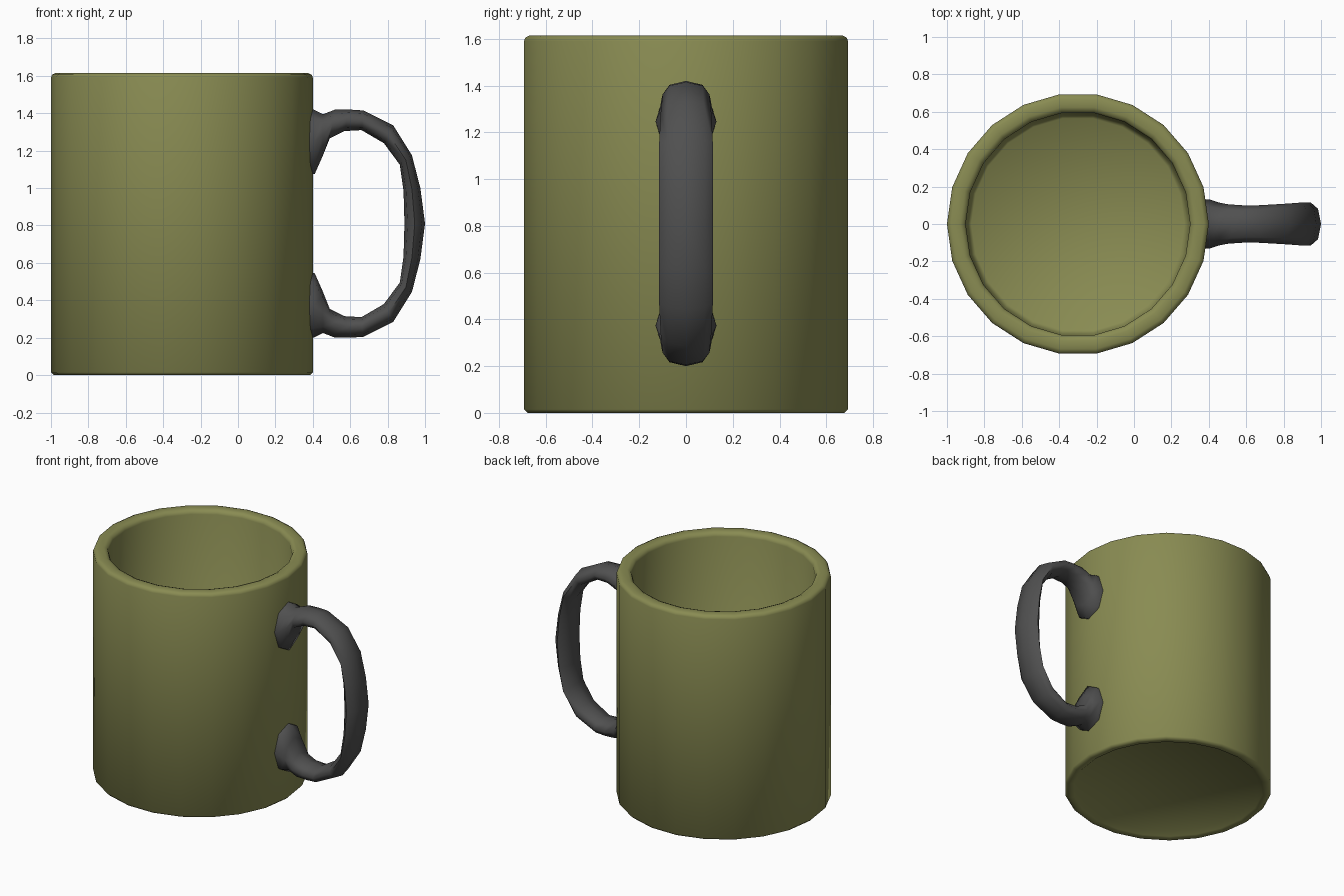
import bpy, bmesh
from math import cos, sin, tau, radians

if "Cube" in bpy.data.objects:
    bpy.data.objects.remove(bpy.data.objects["Cube"])


def skin(name, rings, color, angle):
    """Bridge a list of equal-sized point rings, cap both ends, shade smooth."""
    bm = bmesh.new()
    loops = [[bm.verts.new(p) for p in ring] for ring in rings]
    n = len(loops[0])
    for a, b in zip(loops, loops[1:]):
        for i in range(n):
            j = (i + 1) % n
            bm.faces.new((a[i], a[j], b[j], b[i]))
    bm.faces.new(loops[0])
    bm.faces.new(loops[-1])
    bmesh.ops.recalc_face_normals(bm, faces=bm.faces[:])
    mesh = bpy.data.meshes.new(name)
    bm.to_mesh(mesh)
    bm.free()
    obj = bpy.data.objects.new(name, mesh)
    bpy.context.collection.objects.link(obj)
    mat = bpy.data.materials.new(name + "_color")
    mat.diffuse_color = (*color, 1)
    mat.use_nodes = True
    mat.node_tree.nodes["Principled BSDF"].inputs["Base Color"].default_value = mat.diffuse_color
    mesh.materials.append(mat)
    bpy.ops.object.select_all(action='DESELECT')
    obj.select_set(True)
    bpy.context.view_layer.objects.active = obj
    bpy.ops.object.shade_smooth_by_angle(angle=radians(angle))
    return obj


# Cup: 22-sided wall, from the recessed base over the rim to the inner floor
SIDES, CUP_X = 22, -0.3
profile = [(0.61, 0.03), (0.64, 0.005), (0.66, 0.0), (0.685, 0.0), (0.70, 0.015),
           (0.70, 1.59), (0.694, 1.606), (0.675, 1.615), (0.63, 1.615),
           (0.608, 1.606), (0.60, 1.585), (0.59, 0.12), (0.57, 0.10)]
cup_rings = [[(CUP_X + r * cos(tau * i / SIDES), r * sin(tau * i / SIDES), z)
              for i in range(SIDES)] for r, z in profile]
skin("cup", cup_rings, (0.25, 0.26, 0.085), 50)

# Handle: outer point, inner point (x, z) and half width of each upper section
MID_Z = 0.81
upper = [((0.36, 1.42), (0.36, 1.07), 0.13),
         ((0.405, 1.42), (0.41, 1.075), 0.13),
         ((0.455, 1.395), (0.45, 1.165), 0.115),
         ((0.52, 1.42), (0.49, 1.265), 0.105),
         ((0.595, 1.42), (0.57, 1.305), 0.10),
         ((0.67, 1.415), (0.66, 1.31), 0.10),
         ((0.83, 1.335), (0.78, 1.24), 0.108),
         ((0.93, 1.175), (0.865, 1.125), 0.115),
         ((0.975, 1.00), (0.885, 0.985), 0.115)]
middle = [((1.0, MID_Z), (0.89, MID_Z), 0.115)]


def flip(p):
    return (p[0], 2 * MID_Z - p[1])


lower = [(flip(o), flip(i), w) for o, i, w in reversed(upper)]


def section(outer, inner, width, n=8):
    cx, cz = (outer[0] + inner[0]) / 2, (outer[1] + inner[1]) / 2
    ux, uz = outer[0] - cx, outer[1] - cz
    return [(cx + ux * cos(tau * k / n), width * sin(tau * k / n),
             cz + uz * cos(tau * k / n)) for k in range(n)]


skin("handle", [section(*s) for s in upper + middle + lower], (0.08, 0.08, 0.08), 85)
